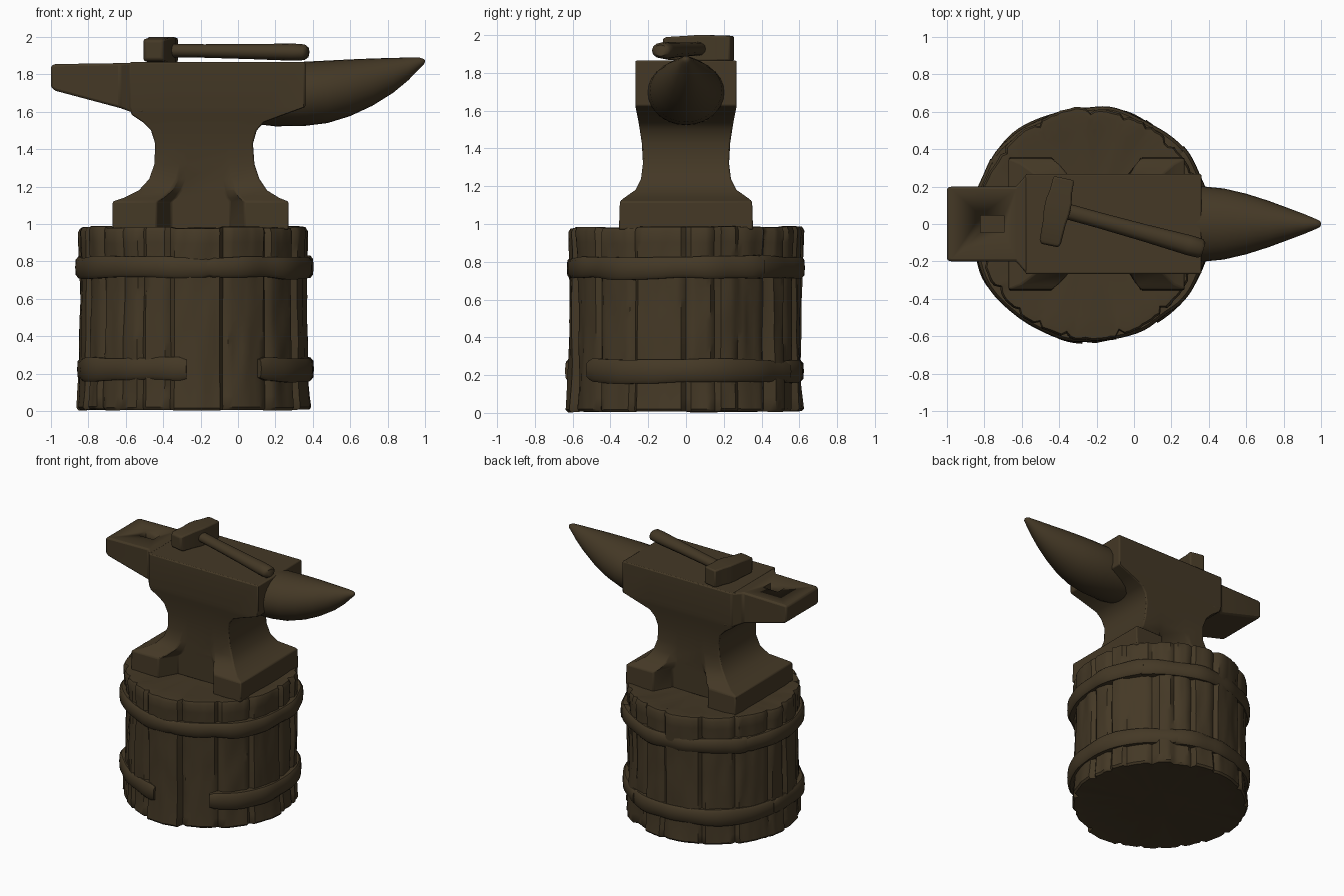
import bpy, bmesh, math, random
from mathutils import Vector, noise

if "Cube" in bpy.data.objects:
    bpy.data.objects.remove(bpy.data.objects["Cube"])

random.seed(4)
TAU = math.tau
iron_brown = bpy.data.materials.new("dark_brown")
iron_brown.diffuse_color = (0.058, 0.040, 0.019, 1)
iron_brown.use_nodes = True
iron_brown.node_tree.nodes["Principled BSDF"].inputs["Base Color"].default_value = iron_brown.diffuse_color


def loft(name, rings, bevel=0.0, closed=False, smooth=35):
    """Skin a list of equally sized point rings; cap the ends unless closed."""
    bm = bmesh.new()
    vs = [[bm.verts.new(p) for p in r] for r in rings]
    n = len(vs[0])
    pairs = list(zip(vs, vs[1:])) + ([(vs[-1], vs[0])] if closed else [])
    for a, b in pairs:
        for i in range(n):
            j = (i + 1) % n
            bm.faces.new((a[i], a[j], b[j], b[i]))
    if not closed:
        bm.faces.new(vs[0])
        bm.faces.new(vs[-1])
    bmesh.ops.recalc_face_normals(bm, faces=bm.faces)
    me = bpy.data.meshes.new(name)
    bm.to_mesh(me)
    bm.free()
    ob = bpy.data.objects.new(name, me)
    bpy.context.collection.objects.link(ob)
    me.materials.append(iron_brown)
    if bevel:
        m = ob.modifiers.new("soft_edges", 'BEVEL')
        m.width, m.segments, m.limit_method = bevel, 2, 'ANGLE'
        m.angle_limit = math.radians(40)
    bpy.ops.object.select_all(action='DESELECT')
    ob.select_set(True)
    bpy.context.view_layer.objects.active = ob
    bpy.ops.object.shade_smooth_by_angle(angle=math.radians(smooth))
    return ob


def box_ring(x, y, z0, z1):
    return [(x, -y, z0), (x, y, z0), (x, y, z1), (x, -y, z1)]


# Anvil body: plan outline with a recess between the feet, stacked upward
def body_ring(z, x0, x1, hy, ny):
    w = x1 - x0
    a, b = x0 + 0.25 * w, x0 + 0.33 * w
    c, d = x1 - 0.33 * w, x1 - 0.25 * w
    front = [(x0, -hy), (a, -hy), (b, -ny), (c, -ny), (d, -hy), (x1, -hy)]
    back = [(x, -y) for x, y in reversed(front)]
    return [(x, y, z) for x, y in front + back]


body_levels = [
    (0.97, -0.67, 0.27, 0.355, 0.22), (1.12, -0.67, 0.27, 0.35, 0.22),
    (1.14, -0.61, 0.22, 0.325, 0.22), (1.18, -0.53, 0.155, 0.268, 0.22),
    (1.24, -0.475, 0.115, 0.238, 0.222), (1.32, -0.447, 0.088, 0.228, 0.226),
    (1.43, -0.443, 0.08, 0.234, 0.234), (1.50, -0.465, 0.10, 0.245, 0.245),
    (1.545, -0.51, 0.14, 0.252, 0.252), (1.585, -0.57, 0.25, 0.26, 0.26),
    (1.625, -0.58, 0.36, 0.268, 0.268), (1.865, -0.58, 0.36, 0.268, 0.268)]
loft("anvil_body", [body_ring(*l) for l in body_levels], bevel=0.008)

# Heel with a square tool hole
heel = loft("anvil_heel", [
    box_ring(-1.0, 0.195, 1.73, 1.847), box_ring(-0.975, 0.2, 1.712, 1.855),
    box_ring(-0.63, 0.2, 1.62, 1.86), box_ring(-0.575, 0.265, 1.60, 1.862),
    box_ring(-0.5, 0.265, 1.59, 1.862)], bevel=0.012)
cutter = loft("hole_cutter", [box_ring(-0.82, 0.045, 1.80, 2.0),
                              box_ring(-0.695, 0.045, 1.80, 2.0)])
cutter.hide_render = True
cutter.hide_set(True)
cut = heel.modifiers.new("tool_hole", 'BOOLEAN')
cut.object, cut.operation = cutter, 'DIFFERENCE'

# Horn: elliptical sections (x, half width, bottom, top)
horn = [(0.05, 0.19, 1.54, 1.84), (0.2, 0.2, 1.522, 1.855),
        (0.36, 0.202, 1.525, 1.868), (0.48, 0.19, 1.54, 1.874),
        (0.60, 0.162, 1.577, 1.88), (0.72, 0.124, 1.633, 1.885),
        (0.83, 0.083, 1.702, 1.888), (0.91, 0.053, 1.768, 1.89),
        (0.97, 0.028, 1.83, 1.89), (0.992, 0.018, 1.852, 1.882),
        (1.0, 0.006, 1.865, 1.875)]
loft("anvil_horn", [[(x, w * math.cos(t), (lo + hi) / 2 + (hi - lo) / 2 * math.sin(t))
                     for t in (TAU * i / 28 for i in range(28))]
                    for x, w, lo, hi in horn], smooth=60)


# Hammer parts follow a horizontal axis from p to q
def along(name, p, q, stations, sides, bevel=0.0, square=False):
    p, q = Vector(p), Vector(q)
    d = (q - p).normalized()
    s = d.cross(Vector((0, 0, 1))).normalized()
    u = s.cross(d)
    k = math.sqrt(2) if square else 1
    off = TAU / 8 if square else 0
    loft(name, [[p.lerp(q, t) + k * (s * (w * math.cos(off + TAU * i / sides))
                                     + u * (h * math.sin(off + TAU * i / sides)))
                 for i in range(sides)] for t, w, h in stations], bevel, smooth=50)


along("hammer_head", (-0.452, -0.115, 1.93), (-0.375, 0.245, 1.93),
      [(0, 0.048, 0.05), (0.06, 0.058, 0.06), (0.35, 0.062, 0.066), (0.5, 0.07, 0.07),
       (0.65, 0.07, 0.07), (0.8, 0.06, 0.068), (1, 0.056, 0.066)], 4, 0.01, True)
along("hammer_handle", (-0.42, 0.085, 1.928), (0.372, -0.135, 1.918),
      [(0, 0.042, 0.036), (0.3, 0.042, 0.036), (0.6, 0.046, 0.04), (0.9, 0.054, 0.046),
       (0.98, 0.052, 0.042), (1, 0.036, 0.03)], 12)

# Wooden block: uneven staves with grooves between them
CX, N = -0.232, 144
edges, t = [], 0.0
while t < TAU - 0.22:
    edges.append(t)
    t += random.uniform(0.2, 0.48)
edges.append(TAU)
staves = [(random.uniform(-0.014, 0.014), random.uniform(-0.008, 0.008),
           random.uniform(-0.012, 0.012)) for _ in edges]


def bark_point(t, z, scale=1.0):
    i = max(k for k, e in enumerate(edges) if e <= t)
    off, lean, dz = staves[i]
    gap = min(t - edges[i], edges[i + 1] - t)
    groove = 0.02 if gap < 0.024 else 0
    n = noise.noise(Vector((4 * math.cos(t), 4 * math.sin(t), z * 2.2)))
    fine = noise.noise(Vector((13 * math.cos(t), 13 * math.sin(t), z * 4)))
    r = 0.606 + off + lean * (z - 0.5) * 2 - groove + 0.012 * n + 0.009 * fine
    r += 0.012 * abs(2 * z - 1) ** 3
    zz = z + dz * (0.5 if z > 0.9 else 0.3 if z < 0.05 else 0)
    r *= scale
    return (CX + r * math.cos(t), r * math.sin(t), max(0, zz))


def bark_ring(z, scale=1.0):
    return [bark_point(TAU * i / N, z, scale) for i in range(N)]


def flat_ring(r, z):
    return [(CX + r * math.cos(TAU * i / N), r * math.sin(TAU * i / N),
             z + 0.008 * noise.noise(Vector((9 * r * math.cos(TAU * i / N),
                                             9 * r * math.sin(TAU * i / N), z))))
            for i in range(N)]


rings = [flat_ring(0.2, 0.02), flat_ring(0.5, 0.018), bark_ring(0.006, 0.98)]
rings += [bark_ring(0.02 + 0.94 * k / 16) for k in range(17)]
rings += [bark_ring(0.982, 0.98), bark_ring(0.984, 0.93), flat_ring(0.5, 0.978),
          flat_ring(0.2, 0.975)]
loft("wooden_block", rings, smooth=40)


# Bands: rounded strips wrapped around the block, with lumpy surfaces
def band(name, z, half, a0, a1, r=0.634):
    steps = max(4, int((a1 - a0) / 0.06))
    out = []
    for k in range(steps + 1):
        t = math.radians(0) + a0 + (a1 - a0) * k / steps
        c, s = math.cos(t), math.sin(t)
        n = noise.noise(Vector((3 * c, 3 * s, z * 7)))
        rr, zc = r + 0.02 * n, z + 0.01 * noise.noise(Vector((2 * c, 2 * s, z)))
        h = half * (0.8 if k in (0, steps) else 1) + 0.008 * n
        prof = [(0.56, -h), (rr - 0.014, -h), (rr, -h * 0.72), (rr + 0.003, 0),
                (rr, h * 0.72), (rr - 0.014, h), (0.56, h)]
        out.append([(CX + q * c, q * s, zc + dz) for q, dz in prof])
    loft(name, out, smooth=45)


D = math.radians
for i, (a, b, r) in enumerate([(-84, 40, 0.634), (36, 150, 0.628), (147, 279, 0.632)]):
    band(f"upper_band_{i + 1}", 0.768, 0.056, D(a), D(b), r)
for i, (a, b, r) in enumerate([(-56, 62, 0.634), (58, 172, 0.628), (168, 266, 0.632)]):
    band(f"lower_band_{i + 1}", 0.222, 0.06, D(a), D(b), r)
